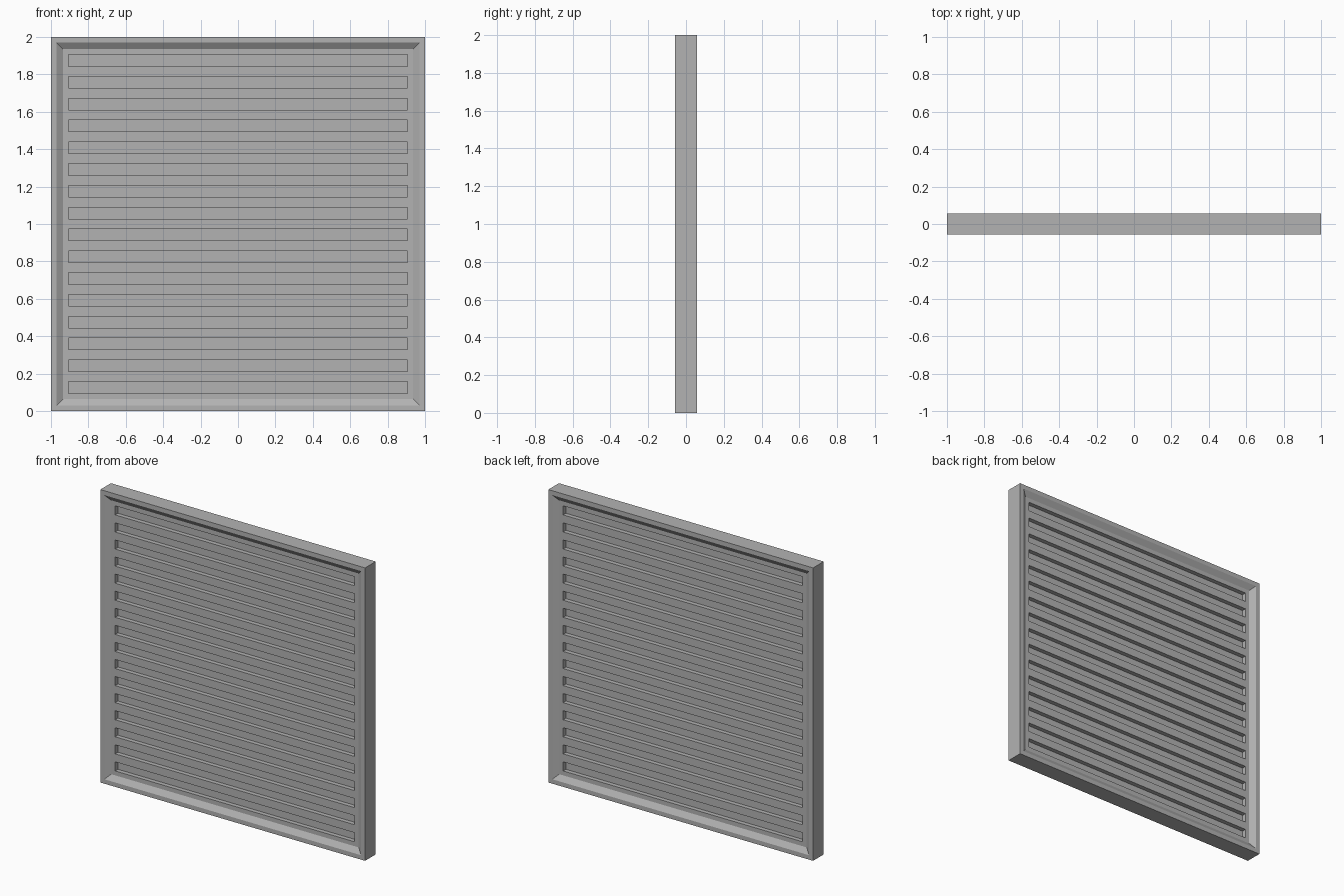
import bpy, bmesh

if "Cube" in bpy.data.objects:
    bpy.data.objects.remove(bpy.data.objects["Cube"])

HALF_OPEN = 0.905      # half size of the slotted opening
FACE = 0.033           # half thickness of the slotted panel
RIM = 0.057            # half thickness of the outer rim
SLOTS, SLOT_H = 16, 0.062

# Dark grey metal
metal = bpy.data.materials.new("dark_grey")
metal.diffuse_color = (0.45, 0.45, 0.45, 1)
metal.use_nodes = True
metal.node_tree.nodes["Principled BSDF"].inputs["Base Color"].default_value = metal.diffuse_color


def finish(name, bm):
    bmesh.ops.recalc_face_normals(bm, faces=bm.faces)
    mesh = bpy.data.meshes.new(name)
    bm.to_mesh(mesh)
    bm.free()
    mesh.materials.append(metal)
    ob = bpy.data.objects.new(name, mesh)
    bpy.context.collection.objects.link(ob)
    return ob


def box(name, size, loc):
    bm = bmesh.new()
    bmesh.ops.create_cube(bm, size=1)
    bmesh.ops.scale(bm, vec=size, verts=bm.verts)
    bmesh.ops.translate(bm, vec=loc, verts=bm.verts)
    return finish(name, bm)


# Square frame: profile (half size, depth) swept around four mitred corners
profile = [(1, -RIM), (1, RIM), (0.97, RIM), (0.935, FACE), (HALF_OPEN, FACE),
           (HALF_OPEN, -FACE), (0.935, -FACE), (0.97, -RIM)]
bm = bmesh.new()
rings = [[bm.verts.new((sx * r, y, 1 + sz * r)) for r, y in profile]
         for sx, sz in ((-1, -1), (1, -1), (1, 1), (-1, 1))]
n = len(profile)
for i in range(4):
    a, b = rings[i], rings[(i + 1) % 4]
    for j in range(n):
        k = (j + 1) % n
        bm.faces.new((a[j], a[k], b[k], b[j]))
finish("frame", bm)

# Horizontal slats between the slots
pitch = (2 * HALF_OPEN - SLOT_H) / (SLOTS - 1)
slat_h = pitch - SLOT_H
for i in range(SLOTS - 1):
    z = 1 - HALF_OPEN + SLOT_H + slat_h / 2 + i * pitch
    box(f"slat_{i + 1}", (2 * HALF_OPEN, 2 * FACE, slat_h), (0, 0, z))

# Thin core closing the slots from both sides
box("slot_backing", (2 * HALF_OPEN, 0.006, 2 * HALF_OPEN), (0, 0, 1))
